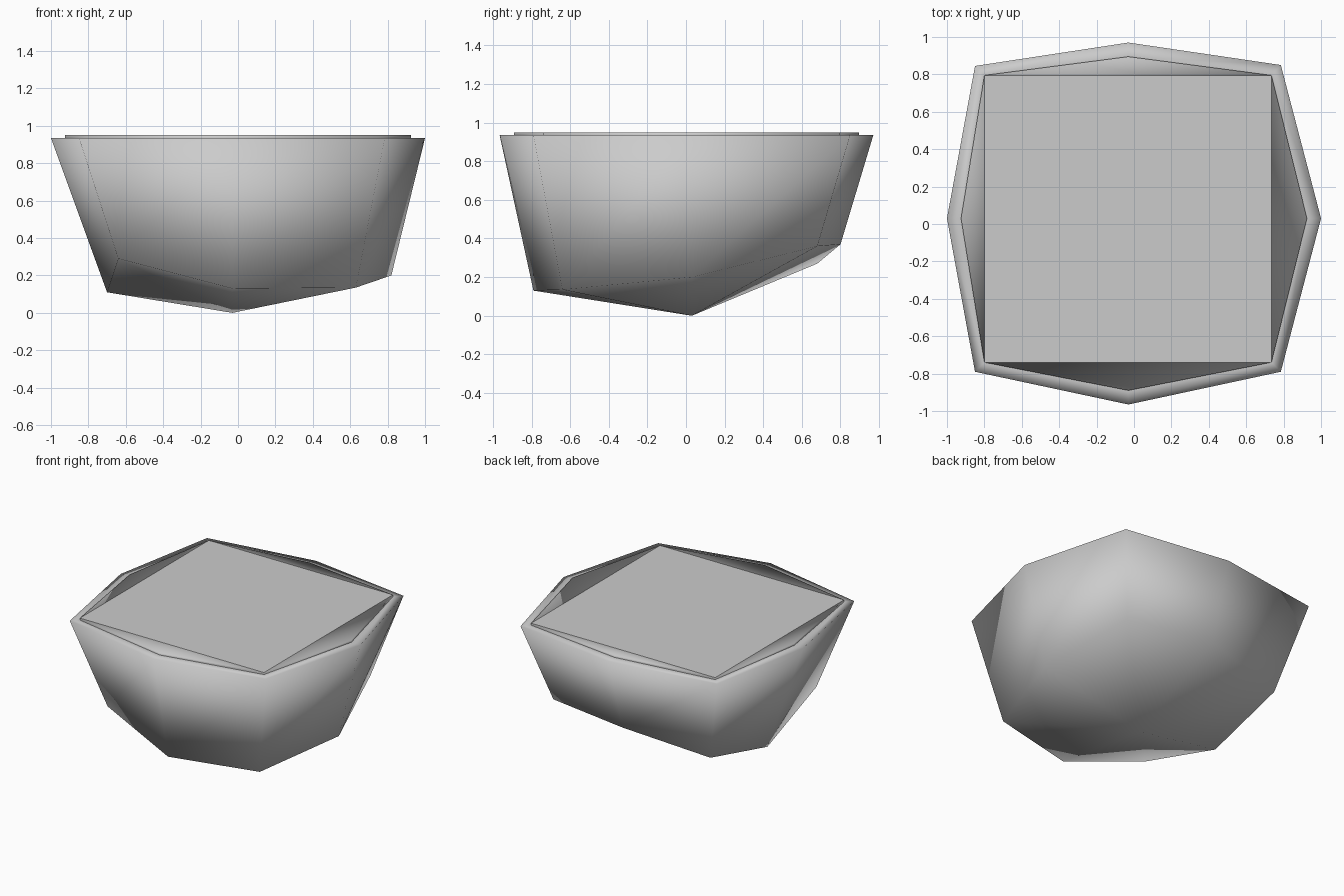
import bpy

if "Cube" in bpy.data.objects:
    bpy.data.objects.remove(bpy.data.objects["Cube"])

RIM_Z, SOIL_Z = 0.935, 0.95


def make_part(name, verts, faces, smooth):
    mesh = bpy.data.meshes.new(name)
    mesh.from_pydata(verts, [], faces)
    mesh.polygons.foreach_set("use_smooth", [smooth] * len(faces))
    obj = bpy.data.objects.new(name, mesh)
    bpy.context.collection.objects.link(obj)
    return obj


def band(a, b, n=8):
    """Quads joining the ring starting at index a to the ring starting at b."""
    return [(a + i, a + (i + 1) % n, b + (i + 1) % n, b + i) for i in range(n)]


# Rings run counter-clockwise from the front-left corner; even = corners
low = [(-0.64, -0.64, 0.29), (-0.03, -0.79, 0.13), (0.63, -0.64, 0.135),
       (0.82, 0.03, 0.20), (0.63, 0.68, 0.36), (-0.03, 0.80, 0.37),
       (-0.68, 0.68, 0.27), (-0.70, 0.03, 0.11)]
outer = [(-0.85, -0.79), (-0.03, -0.965), (0.785, -0.79), (1.0, 0.03),
         (0.785, 0.85), (-0.03, 0.97), (-0.85, 0.845), (-1.0, 0.03)]
inner = [(-0.80, -0.74), (-0.03, -0.89), (0.735, -0.74), (0.925, 0.03),
         (0.735, 0.795), (-0.03, 0.895), (-0.80, 0.795), (-0.925, 0.03)]


def at(ring, z):
    return [(x, y, z) for x, y in ring]


# Faceted bowl: bottom fan, wall and flat rim, all smooth shaded
bowl_verts = low + at(outer, RIM_Z) + at(inner, RIM_Z) + [(-0.03, 0.03, 0.0)]
bottom = [(24, (i + 1) % 8, i) for i in range(8)]
make_part("bowl", bowl_verts, bottom + band(0, 8) + band(8, 16), True)

# Thin raised lip with a triangle on each side of the lid
lip_verts = at(inner, RIM_Z) + at(inner, SOIL_Z)
sides = [(8 + i, 8 + i + 1, 8 + (i + 2) % 8) for i in range(0, 8, 2)]
make_part("lip", lip_verts, band(0, 8) + sides, True)

# Flat square lid
make_part("lid", at(inner[::2], SOIL_Z), [(0, 1, 2, 3)], False)
